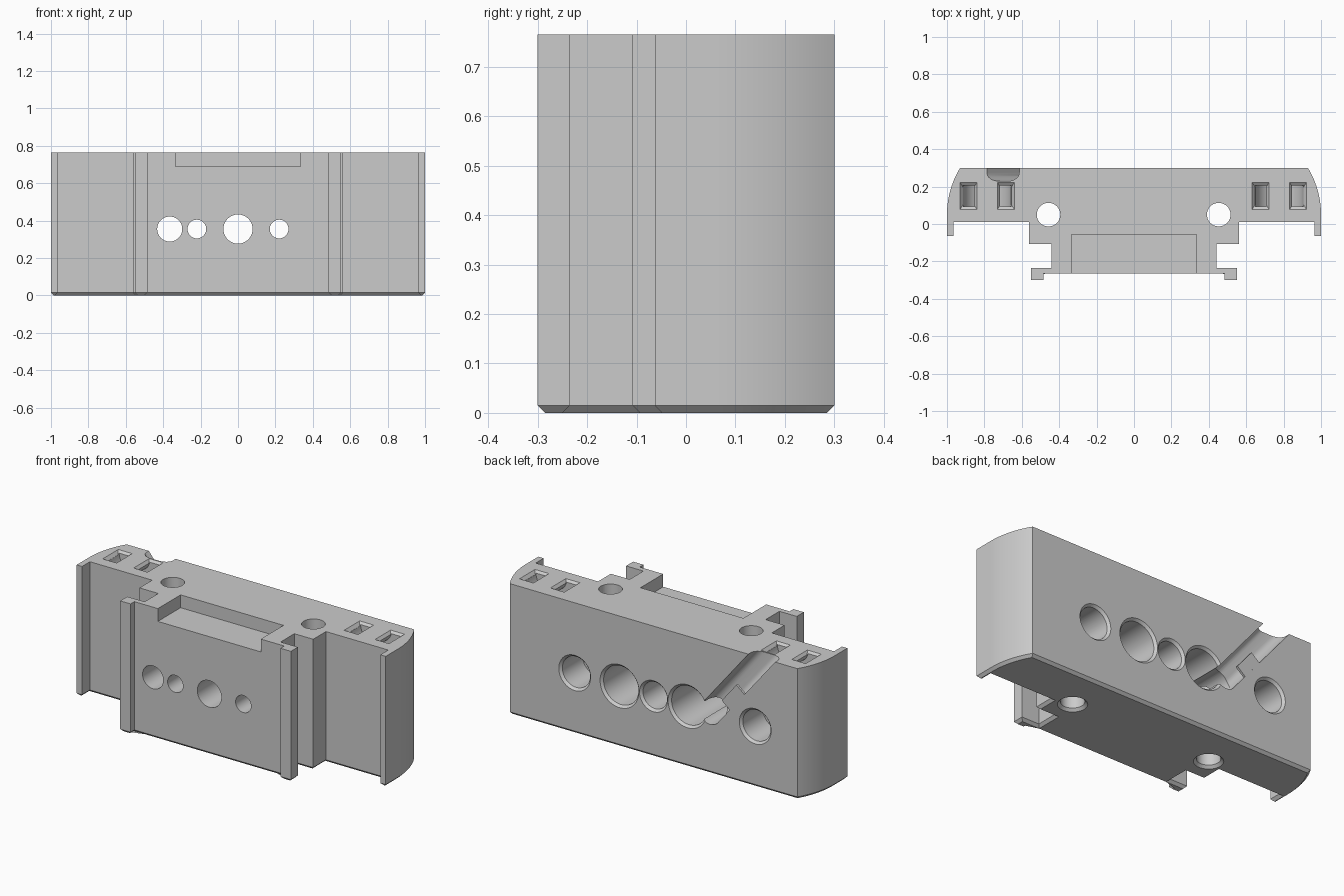
import bpy, bmesh
from math import pi, sin, cos, asin, sqrt
from mathutils import Matrix, Vector

if "Cube" in bpy.data.objects:
    bpy.data.objects.remove(bpy.data.objects["Cube"])

HEIGHT, BACK, CHAMFER = 0.765, 0.3, 0.015

grey = bpy.data.materials.new("plain grey")
grey.use_nodes = True
grey.diffuse_color = (0.6, 0.6, 0.6, 1)
grey.node_tree.nodes["Principled BSDF"].inputs["Base Color"].default_value = grey.diffuse_color


def finish(name, bm, matrix=Matrix()):
    bmesh.ops.transform(bm, matrix=matrix, verts=bm.verts)
    bmesh.ops.recalc_face_normals(bm, faces=bm.faces)
    mesh = bpy.data.meshes.new(name)
    bm.to_mesh(mesh)
    bm.free()
    mesh.materials.append(grey)
    obj = bpy.data.objects.new(name, mesh)
    bpy.context.collection.objects.link(obj)
    return obj


def prism(name, points, depth, matrix=Matrix(), base_chamfer=0):
    """Extrude an outline along local z, optionally bevelling its base."""
    bm = bmesh.new()
    base = bm.faces.new([bm.verts.new((x, y, base_chamfer)) for x, y in points])
    top = bmesh.ops.extrude_face_region(bm, geom=[base], use_keep_orig=True)["geom"]
    for v in top:
        if isinstance(v, bmesh.types.BMVert):
            v.co.z = depth
    if base_chamfer:
        bmesh.ops.recalc_face_normals(bm, faces=bm.faces)
        bmesh.ops.inset_region(bm, faces=[base], thickness=base_chamfer,
                               use_boundary=True, use_even_offset=True)
        for v in base.verts:
            v.co.z = 0
    return finish(name, bm, matrix)


def lathe(name, rings, matrix, sides=48, stretch=1):
    """Stack (radius, depth) rings into a closed turned solid."""
    bm = bmesh.new()
    loops = []
    for r, z in rings:
        angles = [2 * pi * (i + 0.5) / sides for i in range(sides)]
        loops.append([bm.verts.new((r * cos(a), stretch * r * sin(a), z)) for a in angles])
    for lower, upper in zip(loops, loops[1:]):
        for i in range(sides):
            j = (i + 1) % sides
            bm.faces.new((lower[i], lower[j], upper[j], upper[i]))
    bm.faces.new(loops[0])
    bm.faces.new(loops[-1])
    return finish(name, bm, matrix)


def box(name, x, y, z):
    outline = [(x[0], y[0]), (x[1], y[0]), (x[1], y[1]), (x[0], y[1])]
    return prism(name, outline, z[1] - z[0], Matrix.Translation((0, 0, z[0])))


# Housing: mirrored outline with curved ends, lips, shoulders and feet
radius, arc_y = 0.481, 0.05
sweep = asin((BACK - arc_y) / radius)
half = [(0.485, -0.265), (0.485, -0.3), (0.552, -0.3), (0.552, -0.235),
        (0.44, -0.235), (0.44, -0.108), (0.562, -0.108), (0.562, 0.01),
        (0.965, 0.01), (0.965, -0.063), (1, -0.063)]
half += [(1 - radius + radius * cos(sweep * i / 14), arc_y + radius * sin(sweep * i / 14))
         for i in range(15)]
outline = half + [(-x, y) for x, y in reversed(half)]
housing = prism("housing", outline, HEIGHT, base_chamfer=CHAMFER)

cutters = [box("front_recess", (-0.333, 0.333), (-0.4, -0.055), (0.69, 0.9))]

# Vertical through holes, flared at the bottom
for x in (-0.457, 0.453):
    rings = [(0.063 + CHAMFER + 0.02, -0.02), (0.063, CHAMFER), (0.063, 1)]
    cutters.append(lathe("vertical_hole", rings, Matrix.Translation((x, 0.05, 0))))

# Horizontal bores entering from the back: x, radius, depth, through radius
inward = Matrix.Rotation(pi / 2, 4, 'X')
for x, r, depth, through in ((0.51, 0.09, 0.2, 0), (-0.658, 0.09, 0.2, 0),
                             (0.22, 0.113, 0.42, 0.05), (-0.22, 0.113, 0.42, 0.05),
                             (0, 0.078, 0.7, 0), (-0.365, 0.067, 0.7, 0)):
    flare = 0 if x == -0.365 else 0.013
    rings = [(r + flare, -0.02), (r + flare, 0), (r, flare + 0.001), (r, depth)]
    if through:
        rings += [(through, depth), (through, 0.7)]
    place = Matrix.Translation((x, BACK, 0.355)) @ inward
    cutters.append(lathe("back_bore", rings, place))

# Curved strap tunnels, each joining two flared rectangular pockets
for centre in (-0.785, 0.777):
    arc = [pi + pi * i / 24 for i in range(25)]
    u_shape = [(-0.13, 0.03)] + [(0.13 * cos(a), 0.13 * sin(a)) for a in arc] + [(0.13, 0.03)]
    u_shape += [(0.07, 0.03)] + [(0.07 * cos(a), 0.07 * sin(a)) for a in reversed(arc)] + [(-0.07, 0.03)]
    place = Matrix.Translation((centre, 0.207, HEIGHT)) @ inward
    cutters.append(prism("strap_tunnel", u_shape, 0.114, place))
    for side in (-0.1, 0.1):
        rings = [(0.045 * sqrt(2), -0.02), (0.045 * sqrt(2), 0), (0.03 * sqrt(2), 0.018)]
        place = Matrix.Translation((centre + side, 0.15, HEIGHT)) @ Matrix.Rotation(pi, 4, 'X')
        cutters.append(lathe("pocket_flare", rings, place, sides=4, stretch=1.6))

# Slanted round-bottomed channel running from a bore to the top edge
along = Vector((-0.335, 0, 0.41)).normalized()
across = Vector((-along.z, 0, along.x))
frame = Matrix((across, (0, 1, 0), along)).transposed().to_4x4()
frame.translation = (-0.365, BACK, 0.355)
width, floor, fillet = 0.067, -0.07, 0.045
curve = [pi / 2 * i / 8 for i in range(9)]
right = [(width - fillet + fillet * sin(a), floor + fillet - fillet * cos(a)) for a in curve]
section = right + [(width, 0.05), (-width, 0.05)] + [(-x, y) for x, y in reversed(right)]
cutters.append(prism("channel", section, 0.75, frame))

# Cut everything out of the housing
for cutter in cutters:
    cutter.hide_render = True
    mod = housing.modifiers.new(cutter.name, 'BOOLEAN')
    mod.operation, mod.solver, mod.object = 'DIFFERENCE', 'EXACT', cutter
bpy.ops.object.select_all(action='DESELECT')
bpy.context.view_layer.objects.active = housing
housing.select_set(True)
for mod in list(housing.modifiers):
    bpy.ops.object.modifier_apply(modifier=mod.name)
for cutter in cutters:
    bpy.data.objects.remove(cutter)
bpy.ops.object.shade_smooth_by_angle(angle=pi / 6)

# Small tab overhanging one side of the channel
tab = [(0, -0.014), (width + 0.01, -0.014), (width + 0.01, -0.0005), (0, -0.0005)]
prism("retaining_tab", tab, 0.15, frame @ Matrix.Translation((0, 0, 0.12)))
